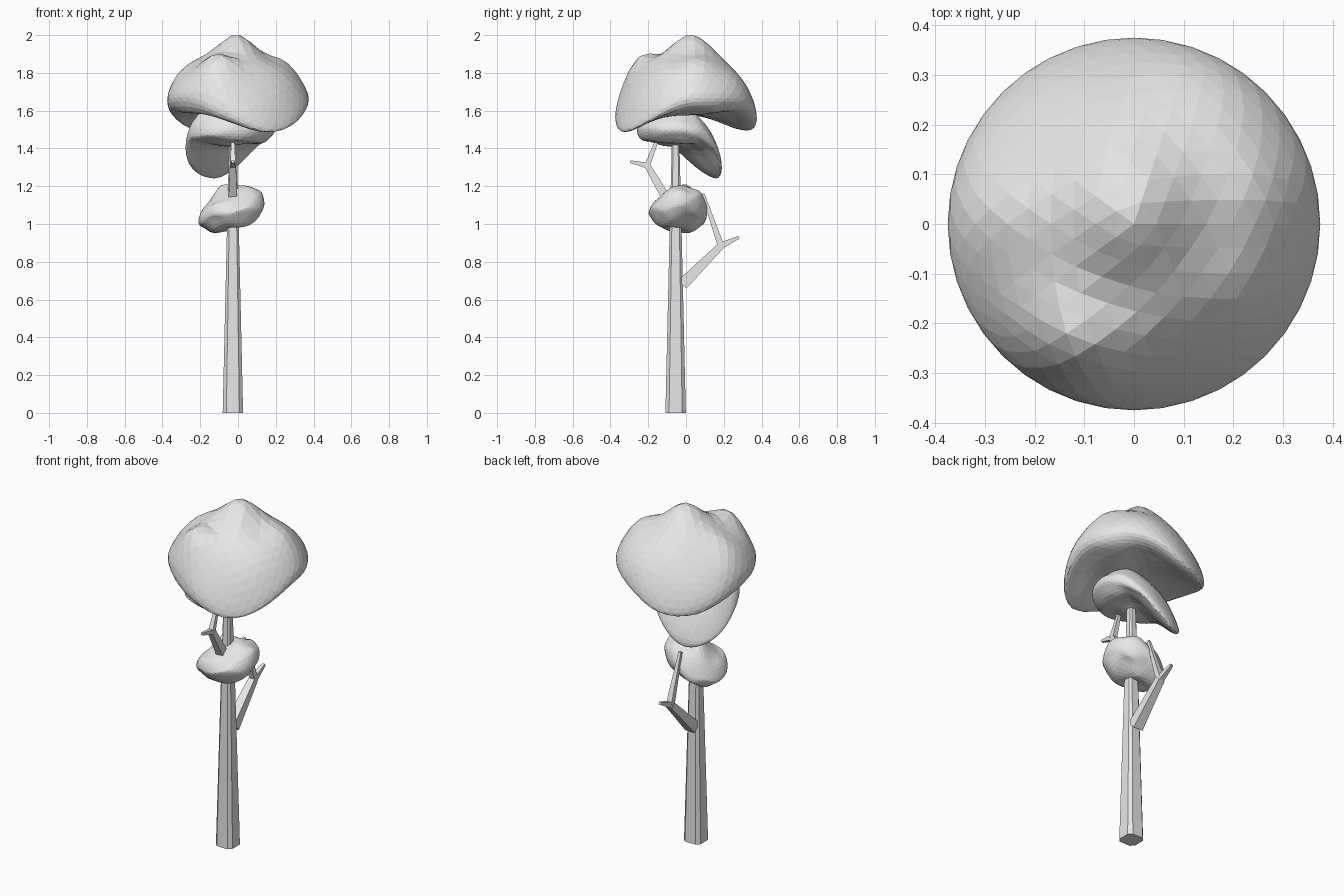
import bpy, bmesh, math
from mathutils import Vector, noise

cube = bpy.data.objects.get("Cube")
if cube:
    bpy.data.objects.remove(cube, do_unlink=True)

# One plain grey for the whole tree
grey = bpy.data.materials.new("pale_grey")
grey.use_nodes = True
grey.diffuse_color = (0.8, 0.8, 0.8, 1)
bsdf = next(n for n in grey.node_tree.nodes if n.type == "BSDF_PRINCIPLED")
bsdf.inputs["Base Color"].default_value = grey.diffuse_color

TRUNK = Vector((-0.027, -0.055, 0))


def finish(bm, name):
    bmesh.ops.recalc_face_normals(bm, faces=bm.faces)
    mesh = bpy.data.meshes.new(name)
    bm.to_mesh(mesh)
    bm.free()
    mesh.materials.append(grey)
    obj = bpy.data.objects.new(name, mesh)
    bpy.context.collection.objects.link(obj)
    return obj


def add_limb(bm, a, b, r1, r2):
    """Four-sided tapered limb from a to b."""
    a, b = Vector(a), Vector(b)
    axis = b - a
    side = Vector((1, 0, 0))
    other = axis.normalized().cross(side)
    rings = []
    for p, r in ((a, r1), (b, r2)):
        rings.append([bm.verts.new(p + side * r * i + other * r * j)
                      for i, j in ((1, 1), (-1, 1), (-1, -1), (1, -1))])
    for k in range(4):
        n = (k + 1) % 4
        bm.faces.new((rings[0][k], rings[0][n], rings[1][n], rings[1][k]))
    bm.faces.new(rings[0])
    bm.faces.new(rings[1])


def make_branch(name, base, elbow, tips, r):
    bm = bmesh.new()
    add_limb(bm, base, elbow, r, r * 0.6)
    for tip in tips:
        add_limb(bm, elbow, tip, r * 0.55, r * 0.25)
    finish(bm, name)


def make_foliage(name, centre, rx, ry, top, bottom, azimuth, middle, bumps, lump):
    """Thick bent cushion; middle(s, t) bends it along and across the azimuth."""
    bm = bmesh.new()
    bmesh.ops.create_icosphere(bm, subdivisions=4, radius=1)
    ca, sa = math.cos(math.radians(azimuth)), math.sin(math.radians(azimuth))
    for v in bm.verts:
        u = v.co.copy()
        s, t = u.x * ca + u.y * sa, u.y * ca - u.x * sa
        z = middle(s, t) + u.z * (top if u.z > 0 else bottom)
        z += lump * noise.noise(u * 1.6 + Vector(centre) * 3)
        for bx, by, width, height in bumps:
            d = (u.x - bx) ** 2 + (u.y - by) ** 2
            z += height * math.exp(-d / width ** 2) * max(u.z, 0) ** 0.5
        v.co = (centre[0] + rx * u.x, centre[1] + ry * u.y, centre[2] + z)
    finish(bm, name)


# Trunk: tapering square post with bevelled corners
bm = bmesh.new()
corners = [(1, 0.64), (0.64, 1), (-0.64, 1), (-1, 0.64),
           (-1, -0.64), (-0.64, -1), (0.64, -1), (1, -0.64)]
rings = [[bm.verts.new(TRUNK + Vector((x * r, y * r, z))) for x, y in corners]
         for z, r in ((0, 0.054), (1.0, 0.031), (1.55, 0.017))]
for lo, hi in zip(rings, rings[1:]):
    for k in range(8):
        n = (k + 1) % 8
        bm.faces.new((lo[k], lo[n], hi[n], hi[k]))
bm.faces.new(rings[0])
bm.faces.new(rings[-1])
finish(bm, "trunk")

# Forked branches, one behind and one in front
bx = TRUNK.x
make_branch("back_branch", (bx, -0.02, 0.68), (bx, 0.185, 0.885),
            [(bx, 0.28, 0.93), (bx, 0.09, 1.16)], 0.031)
make_branch("front_branch", (bx, -0.06, 1.06), (bx, -0.205, 1.31),
            [(bx, -0.295, 1.33), (bx, -0.14, 1.48)], 0.027)

# Foliage: a large crown, a drooping middle clump and a small low clump
make_foliage("crown_foliage", (0, 0, 1.76), 0.375, 0.375, 0.17, 0.18, -63,
             lambda s, t: -0.09 * t * t - 0.25 * abs(s) ** 2.7,
             [(0, 0.08, 0.3, 0.075), (0.72, 0.22, 0.25, 0.035),
              (-0.3, -0.7, 0.28, 0.07), (-0.75, 0.1, 0.25, 0.03),
              (0.4, -0.1, 0.22, -0.02), (-0.1, -0.42, 0.2, -0.03)], 0.02)
make_foliage("middle_foliage", (-0.04, -0.035, 1.53), 0.238, 0.225, 0.11, 0.11, 118,
             lambda s, t: -0.27 * max(s, 0) ** 1.5 - 0.03 * min(s, 0) ** 2 - 0.04 * t * t,
             [(-0.6, -0.3, 0.4, 0.02)], 0.02)
make_foliage("low_foliage", (-0.035, -0.043, 1.085), 0.175, 0.155, 0.1, 0.115, -45,
             lambda s, t: 0.035 * t + 0.03 * s - 0.035 * s * s,
             [(-0.35, 0.35, 0.35, 0.05)], 0.025)
